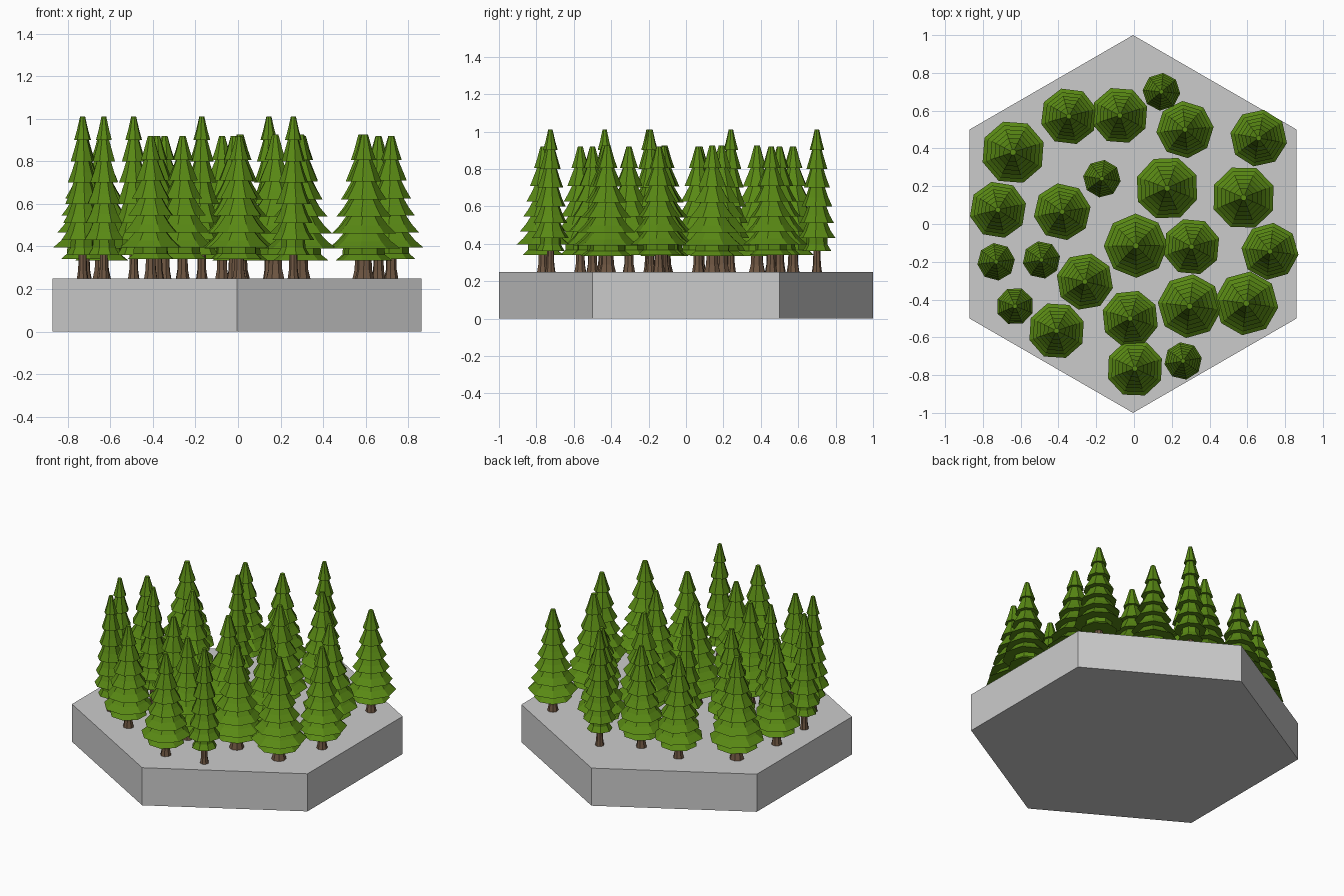
import bpy, bmesh, math, random

if "Cube" in bpy.data.objects:
    bpy.data.objects.remove(bpy.data.objects["Cube"])

random.seed(4)


def material(name, color):
    m = bpy.data.materials.new(name)
    m.diffuse_color = (*color, 1)
    m.use_nodes = True
    m.node_tree.nodes["Principled BSDF"].inputs["Base Color"].default_value = m.diffuse_color
    return m


GREEN = material("needles", (0.10, 0.25, 0.007))
BROWN = material("bark", (0.16, 0.095, 0.055))


def make_object(name, mesh, mat=None):
    if mat:
        mesh.materials.append(mat)
    ob = bpy.data.objects.new(name, mesh)
    bpy.context.collection.objects.link(ob)
    return ob


def stacked_mesh(name, shells, sides):
    """Closed shells, each a list of (radius, z) rings from bottom to top."""
    bm = bmesh.new()
    for k, profile in enumerate(shells):
        rings = []
        for r, z in profile:
            rings.append([bm.verts.new((r * math.cos(a), r * math.sin(a), z))
                          for a in (math.tau * i / sides for i in range(sides))])
        for lo, hi in zip(rings, rings[1:]):
            for i in range(sides):
                j = (i + 1) % sides
                bm.faces.new((lo[i], lo[j], hi[j], hi[i]))
        bm.faces.new(rings[0][::-1])
        bm.faces.new(rings[-1])
    me = bpy.data.meshes.new(name)
    bm.to_mesh(me)
    bm.free()
    return me


def canopy(name, tiers, top, tip):
    """Overlapping flared skirts, the last one ending in a blunt tip."""
    shells = []
    for i, (r, z) in enumerate(tiers):
        if i + 1 < len(tiers):
            rn, zn = tiers[i + 1]
            h = (zn - z) * 1.15
            shells.append([(r, z), (r * 0.74, z + h * 0.42), (rn * 0.55, z + h)])
        else:
            shells.append([(r, z), (r * 0.68, z + (top - z) * 0.4), (tip, top)])
    return stacked_mesh(name, shells, 8)


# Hexagonal base
base = make_object("hex_base", stacked_mesh("hex_base", [[(1, 0), (1, 0.25)]], 6))
base.rotation_euler.z = math.pi / 6
base.location.x = -0.005

# Three kinds of tree: slim and tall, medium, wide
slim = [(.078, .11), (.1, .18), (.092, .26), (.082, .35), (.07, .45), (.056, .55), (.04, .65)]
medium = [(.115, .09), (.152, .145), (.132, .215), (.112, .295), (.094, .375), (.073, .46), (.05, .555)]
wide = [(.13, .085), (.17, .14), (.15, .21), (.127, .29), (.104, .37), (.08, .455), (.054, .555)]
KINDS = {
    "slim": (canopy("slim_canopy", slim, .76, .012), .027),
    "medium": (canopy("medium_canopy", medium, .67, .014), .033),
    "wide": (canopy("wide_canopy", wide, .675, .016), .045),
}
TRUNKS = {k: stacked_mesh(k + "_trunk", [[(r, 0), (r * .78, .04), (r * .6, .2)]], 8)
          for k, (_, r) in KINDS.items()}
for k in KINDS:
    KINDS[k][0].materials.append(GREEN)
    TRUNKS[k].materials.append(BROWN)

SPOTS = {
    "slim": [(.145, .70), (-.17, .24), (-.73, -.20), (-.49, -.19), (-.63, -.435), (.26, -.725)],
    "medium": [(-.345, .57), (-.075, .575), (.27, .50), (.66, .455), (-.72, .075), (-.38, .065),
               (.305, -.12), (.72, -.145), (-.26, -.305), (-.41, -.565), (-.02, -.50), (.005, -.765)],
    "wide": [(-.64, .38), (.175, .19), (.58, .14), (.01, -.115), (.295, -.435), (.595, -.42)],
}

# Plant the forest
for kind, spots in SPOTS.items():
    for x, y in spots:
        turn = random.uniform(0, math.tau)
        for part, me in (("canopy", KINDS[kind][0]), ("trunk", TRUNKS[kind])):
            ob = make_object(f"{kind}_tree_{part}", me)
            ob.location = (x, y, .25)
            ob.rotation_euler.z = turn
